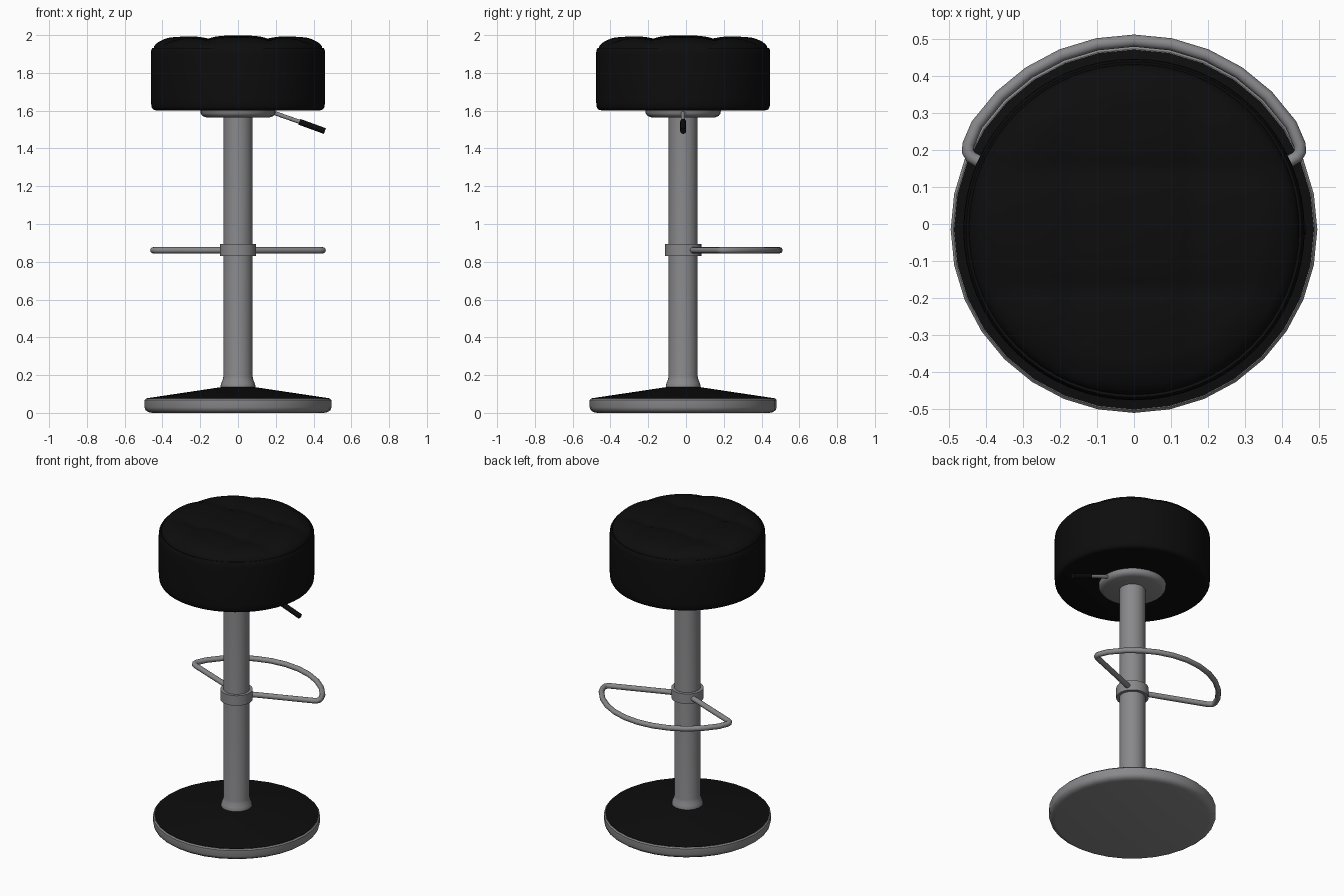
import bpy, bmesh, math
from mathutils import Vector

if "Cube" in bpy.data.objects:
    bpy.data.objects.remove(bpy.data.objects["Cube"])

CY = -0.015          # y of the stool's axis
SIDES = 32


def material(name, rgb):
    m = bpy.data.materials.new(name)
    m.diffuse_color = (*rgb, 1)
    m.use_nodes = True
    m.node_tree.nodes["Principled BSDF"].inputs["Base Color"].default_value = m.diffuse_color
    return m


BLACK = material("black leather", (0.004, 0.004, 0.004))
METAL = material("brushed metal", (0.25, 0.25, 0.26))


def finish(bm, name, mat, angle=40):
    bmesh.ops.recalc_face_normals(bm, faces=bm.faces)
    me = bpy.data.meshes.new(name)
    bm.to_mesh(me)
    bm.free()
    me.materials.append(mat)
    ob = bpy.data.objects.new(name, me)
    bpy.context.collection.objects.link(ob)
    bpy.ops.object.select_all(action='DESELECT')
    bpy.context.view_layer.objects.active = ob
    ob.select_set(True)
    bpy.ops.object.shade_smooth_by_angle(angle=math.radians(angle))
    return ob


def lathe(name, profile, mat, sides=SIDES, height=None, angle=40):
    """Revolve (radius, z) points around the stool axis; height(x, y) lowers points."""
    bm = bmesh.new()
    rings = []
    for r, z in profile:
        n = 1 if r == 0 else sides
        ring = []
        for i in range(n):
            a = 2 * math.pi * i / sides
            x, y = r * math.cos(a), r * math.sin(a)
            dz = height(x, y, z) if height else 0
            ring.append(bm.verts.new((x, y + CY, z + dz)))
        rings.append(ring)
    for a, b in zip(rings, rings[1:]):
        for i in range(sides):
            j = (i + 1) % sides
            quad = [a[i % len(a)], a[j % len(a)], b[j % len(b)], b[i % len(b)]]
            bm.faces.new(list(dict.fromkeys(quad)))
    return finish(bm, name, mat, angle)


def tube(name, points, radius, mat, sides=12):
    """Sweep a round section along a path."""
    pts = [Vector(p) for p in points]
    bm = bmesh.new()
    rings = []
    for i, p in enumerate(pts):
        t0 = (p - pts[i - 1]).normalized() if i else (pts[1] - p).normalized()
        t1 = (pts[i + 1] - p).normalized() if i < len(pts) - 1 else t0
        t = (t0 + t1).normalized()
        side = t.cross(Vector((0, 0, 1))).normalized()
        up = side.cross(t)
        ring = []
        for k in range(sides):
            a = 2 * math.pi * k / sides
            ring.append(bm.verts.new(p + radius * (math.cos(a) * side + math.sin(a) * up)))
        rings.append(ring)
    for a, b in zip(rings, rings[1:]):
        for k in range(sides):
            j = (k + 1) % sides
            bm.faces.new((a[k], a[j], b[j], b[k]))
    bm.faces.new(rings[0])
    bm.faces.new(rings[-1])
    return finish(bm, name, mat)


# Base: metal disc with rounded lower edge, black sloping cover
lathe("base_disc", [(0, 0), (0.455, 0), (0.475, 0.004), (0.49, 0.015), (0.495, 0.03),
                    (0.495, 0.068), (0.488, 0.075), (0.478, 0.075), (0, 0.075)], METAL)
lathe("base_cover", [(0.486, 0.07), (0.486, 0.077), (0.085, 0.137), (0, 0.137)], BLACK)

# Column with flared foot
lathe("column", [(0, 0.13), (0.092, 0.13), (0.092, 0.145), (0.088, 0.158), (0.08, 0.178),
                 (0.077, 0.195), (0.077, 1.59), (0, 1.59)], METAL)

# Footrest collar
lathe("footrest_collar", [(0.076, 0.83), (0.096, 0.83), (0.096, 0.895), (0.076, 0.895)], METAL)

# Footrest: back arc, tight corners, straight bars to the collar
half = [(0.06, 0.028), (0.425, 0.172), (0.441, 0.182), (0.449, 0.196), (0.447, 0.215)]
arc = [(0.51 * math.sin(math.radians(a)), CY + 0.51 * math.cos(math.radians(a)))
       for a in [56.25 - 11.25 * i for i in range(11)]]
path = half + arc + [(-x, y) for x, y in reversed(half)]
tube("footrest", [(x, y, 0.861) for x, y in path], 0.0165, METAL)

# Plate under the seat
lathe("seat_plate", [(0, 1.565), (0.17, 1.565), (0.188, 1.572), (0.198, 1.585),
                     (0.2, 1.605), (0, 1.605)], METAL)

# Height lever and grip
tube("lever_rod", [(0.1, CY, 1.62), (0.34, CY, 1.536)], 0.011, METAL)
tube("lever_grip", [(0.325, CY, 1.541), (0.46, CY, 1.492)], 0.016, BLACK)


# Seat cushion, body with seam, tufted top with creases both ways
def crease(x, y, z):
    if z < 1.94:
        return 0
    fade = min(1, (0.46 - math.hypot(x, y)) / 0.06)
    return -0.018 * fade * sum(math.exp(-abs(abs(v) - 0.16) / 0.045) for v in (x, y))


body = [(0, 1.602), (0.435, 1.602), (0.45, 1.606), (0.458, 1.62), (0.461, 1.65),
        (0.461, 1.9), (0.459, 1.922), (0.453, 1.933), (0.446, 1.931)]
top = [(0.444, 1.941), (0.435, 1.953), (0.42, 1.965), (0.4, 1.975), (0.38, 1.983)]
top += [(0.36 - 0.02 * i, 2.0 - 0.012 * ((0.36 - 0.02 * i) / 0.36) ** 3) for i in range(18)]
lathe("seat_cushion", body + top + [(0, 2.0)], BLACK, 64, crease, 50)
